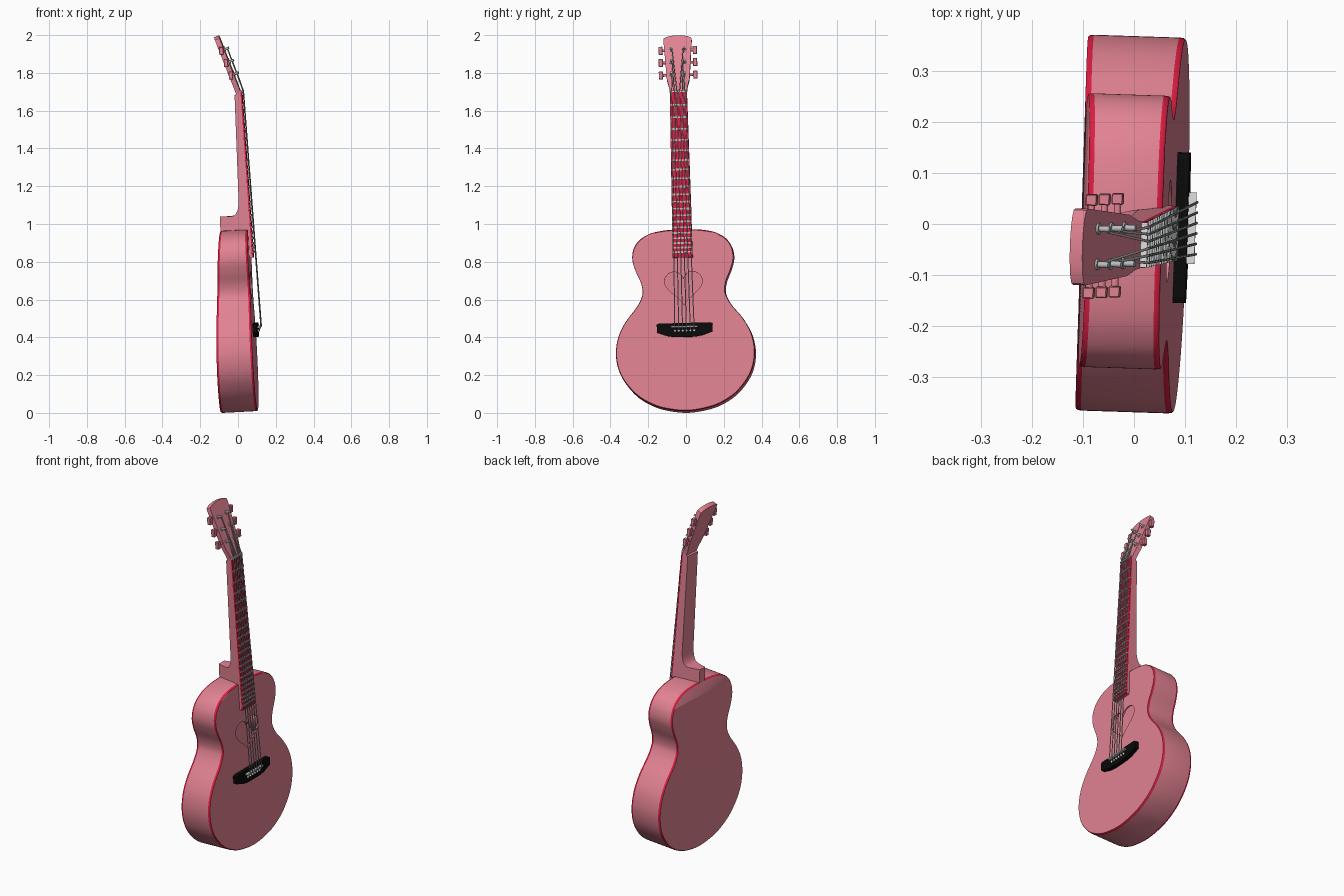
import bpy, bmesh, math
from mathutils import Matrix, Vector

if "Cube" in bpy.data.objects:
    bpy.data.objects.remove(bpy.data.objects["Cube"])

# Slight lean, turn and roll of the whole guitar (parts are built upright, face at x = 0)
LEAN = Matrix(((1, .033, -.053, .105), (-.033, 1, -.027, .005), (.053, .027, 1, .01), (0, 0, 0, 1)))


def material(name, rgb):
    m = bpy.data.materials.new(name)
    m.diffuse_color = (*rgb, 1)
    m.use_nodes = True
    m.node_tree.nodes["Principled BSDF"].inputs["Base Color"].default_value = m.diffuse_color
    return m


PINK = material("pink", (.76, .225, .29))
CRIMSON = material("crimson", (.73, .012, .055))
BLACK = material("black", (.003, .003, .003))
STEEL = material("steel", (.50, .51, .51))
BONE = material("bone", (.75, .75, .75))


def finish(name, bm, *mats, smooth=False):
    bmesh.ops.recalc_face_normals(bm, faces=bm.faces)
    me = bpy.data.meshes.new(name)
    bm.to_mesh(me)
    bm.free()
    me.transform(LEAN)
    ob = bpy.data.objects.new(name, me)
    bpy.context.collection.objects.link(ob)
    for m in mats:
        me.materials.append(m)
    if smooth:
        smooth_shade(ob)
    return ob


def smooth_shade(ob):
    bpy.ops.object.select_all(action='DESELECT')
    ob.select_set(True)
    bpy.context.view_layer.objects.active = ob
    bpy.ops.object.shade_smooth_by_angle(angle=math.radians(40))


def loft(bm, ring_a, ring_b):
    """Solid between two matching outlines."""
    a = [bm.verts.new(p) for p in ring_a]
    b = [bm.verts.new(p) for p in ring_b]
    n = len(a)
    for i in range(n):
        bm.faces.new((a[i], a[(i + 1) % n], b[(i + 1) % n], b[i]))
    bm.faces.new(a)
    bm.faces.new(b)


def box(bm, centre, size):
    return bmesh.ops.create_cube(bm, size=1, matrix=Matrix.Translation(centre) @ Matrix.Diagonal((*size, 1)))


def tube(bm, p, q, r, sides=12):
    p, q = Vector(p), Vector(q)
    d = q - p
    bmesh.ops.create_cone(bm, cap_ends=True, segments=sides, radius1=r, radius2=r, depth=d.length,
                          matrix=Matrix.Translation((p + q) / 2) @ d.to_track_quat('Z', 'Y').to_matrix().to_4x4())


def spline(pts, steps):
    """Catmull-Rom through (half width, height), mirrored at both ends."""
    ext = [(-pts[1][0], pts[1][1])] + pts + [(-pts[-2][0], pts[-2][1])]
    out = []
    for i in range(1, len(ext) - 2):
        a, b, c, d = (Vector(p) for p in ext[i - 1:i + 3])
        for s in range(steps):
            t = s / steps
            out.append(.5 * (2 * b + (c - a) * t + (2 * a - 5 * b + 4 * c - d) * t * t
                             + (3 * b - a - 3 * c + d) * t ** 3))
    return out + [Vector(pts[-1])]


# Body: waisted outline, flat front, gently arched back, crimson binding bands
half = spline([(0, 0), (.09, .01), (.17, .033), (.255, .083), (.32, .155), (.355, .225), (.368, .31),
               (.353, .40), (.312, .48), (.256, .55), (.229, .595), (.218, .635), (.226, .685),
               (.251, .745), (.267, .80), (.264, .85), (.246, .89), (.216, .92), (.165, .945),
               (.09, .959), (0, .962)], 6)
n = len(half) - 1
outline = [(p.x, p.y) for p in half] + [(-p.x, p.y) for p in half[-2:0:-1]]
N = len(outline)


def depth(z):
    return .195 - .052 * z * z


def body_shell(bm, sections):
    """Sections are (offset from front, share of depth, outline scale)."""
    rings = [[bm.verts.new((off - share * depth(z), y * s, .46 + (z - .46) * s)) for y, z in outline]
             for off, share, s in sections]
    for k in range(len(rings) - 1):
        for i in range(N):
            j = (i + 1) % N
            f = bm.faces.new((rings[k][i], rings[k][j], rings[k + 1][j], rings[k + 1][i]))
            f.material_index = int(sections[k][1] == sections[k + 1][1])
    bm.faces.new(rings[0])
    for i in range(n):
        ids = dict.fromkeys((i, i + 1, (N - i - 1) % N, (N - i) % N))
        bm.faces.new([rings[-1][v] for v in ids])


bm = bmesh.new()
body_shell(bm, [(0, 0, .990), (-.003, 0, .997), (-.011, 0, 1), (.011, 1, 1), (.003, 1, .997), (0, 1, .990)])
body = finish("body", bm, PINK, CRIMSON)

# Hollow inside, and the heart-shaped sound hole
heart = []
for i in range(64):
    t = 2 * math.pi * (i + .5) / 64
    heart.append((.00625 * 16 * math.sin(t) ** 3, .663 + .00625 * (
        13 * math.cos(t) - 5 * math.cos(2 * t) - 2 * math.cos(3 * t) - math.cos(4 * t))))
inside = bmesh.new()
body_shell(inside, [(-.008, 0, .965), (.008, 1, .965)])
hole = bmesh.new()
loft(hole, [(.02, y, z) for y, z in heart], [(-.03, y, z) for y, z in heart])
for name, bm in (("inside_cutter", inside), ("heart_cutter", hole)):
    cutter = finish(name, bm, PINK)
    cutter.hide_render = True
    mod = body.modifiers.new(name, 'BOOLEAN')
    mod.operation, mod.solver, mod.object = 'DIFFERENCE', 'EXACT', cutter
    bpy.context.view_layer.objects.active = body
    bpy.ops.object.modifier_apply(modifier=mod.name)
    bpy.data.objects.remove(cutter)
smooth_shade(body)


# Neck with heel: side profile, tapering in width, heel narrowing to the back
def neck_half(z):
    return .053 - .008 * (z - .82) / .87


def neck_front(z):
    return .014 - .015 * (z - .82) / .87


def neck_width(x, z):
    return neck_half(z) - max(0, -.045 - x) * .27


profile = [(.014, .812), (-.001, 1.69), (-.033, 1.675), (-.041, 1.12), (-.043, 1.092), (-.049, 1.066),
           (-.060, 1.046), (-.072, 1.038), (-.086, 1.036), (-.115, 1.036), (-.140, 1.037), (-.145, 1.037),
           (-.147, .94), (-.01, .94), (-.01, .812)]
bm = bmesh.new()
loft(bm, [(x, neck_width(x, z), z) for x, z in profile], [(x, -neck_width(x, z), z) for x, z in profile])
finish("neck", bm, PINK, smooth=True)

# Fretboard
bm = bmesh.new()
ends = [(z, s * neck_half(z)) for z, s in ((.812, -1), (.812, 1), (1.69, 1), (1.69, -1))]
loft(bm, [(neck_front(z), y, z) for z, y in ends], [(neck_front(z) + .008, y, z) for z, y in ends])
finish("fretboard", bm, CRIMSON)

# Frets, spaced by the twelfth root of two
bm = bmesh.new()
for k in range(1, 21):
    z = .45 + 1.24 * 2 ** (-k / 12)
    box(bm, (neck_front(z) + .009, 0, z), (.007, 2 * neck_half(z), .009))
finish("frets", bm, STEEL)

# Nut and saddle
bm = bmesh.new()
box(bm, (.004, 0, 1.692), (.014, .088, .008))
finish("nut", bm, BONE)
bm = bmesh.new()
box(bm, (.028, 0, .445), (.022, .14, .008))
finish("saddle", bm, BONE)

# Headstock, tilted back
TILT = .33


def head_x(z):
    return -(z - 1.69) * TILT


side = [(.045, 1.685), (.048, 1.715), (.060, 1.76), (.075, 1.972), (.072, 1.980), (.058, 1.987),
        (.04, 1.991), (.02, 1.9935)]
head = side + [(0, 1.994)] + [(-y, z) for y, z in reversed(side)]
bm = bmesh.new()
loft(bm, [(head_x(z), y, z) for y, z in head], [(head_x(z) - .025, y, z - .008) for y, z in head])
finish("headstock", bm, PINK, smooth=True)

# Tuning buttons with stems, and string posts
buttons, posts = bmesh.new(), bmesh.new()
PEGS = (1.785, 1.852, 1.918)
for z in PEGS:
    x = head_x(z)
    for s in (-1, 1):
        cube = box(buttons, (x - .014, s * .091, z - .004), (.022, .022, .042))
        edges = {e for v in cube["verts"] for e in v.link_edges}
        bmesh.ops.bevel(buttons, geom=list(edges), offset=.002, segments=1, affect='EDGES')
        tube(buttons, (x - .014, s * .055, z - .004), (x - .014, s * .085, z - .004), .007)
        tube(posts, (x - .005, s * .035, z - .002), (x + .024, s * .035, z + .008), .006)
        tube(posts, (x - .002, s * .035, z - .001), (x + .004, s * .035, z + .001), .011, 16)
finish("tuning_buttons", buttons, PINK)
finish("string_posts", posts, STEEL, smooth=True)

# Bridge
edge = [(.147, .418), (.147, .460), (.135, .465)]
low = [(.05, .392), (.09, .398)]
shape = low + edge + [(-y, z) for y, z in reversed(low + edge)]
bm = bmesh.new()
loft(bm, [(-.002, y, z) for y, z in shape], [(.024, y, z) for y, z in shape])
finish("bridge", bm, BLACK)

# Bridge pins and strings
pins, strings = bmesh.new(), bmesh.new()
for i in range(6):
    u = (i - 2.5) / 2.5
    z = PEGS[i if i < 3 else 5 - i]
    bmesh.ops.create_icosphere(pins, subdivisions=2, radius=.007, matrix=Matrix.Translation((.026, u * .051, .424)))
    path = [(.026, u * .051, .424), (.041, u * .051, .447), (.013, u * .035, 1.692),
            (head_x(z) + .016, math.copysign(.030, u), z + .005)]
    for a, b in zip(path, path[1:]):
        tube(strings, a, b, .0026, 12)
finish("bridge_pins", pins, BONE, smooth=True)
finish("strings", strings, STEEL, smooth=True)
